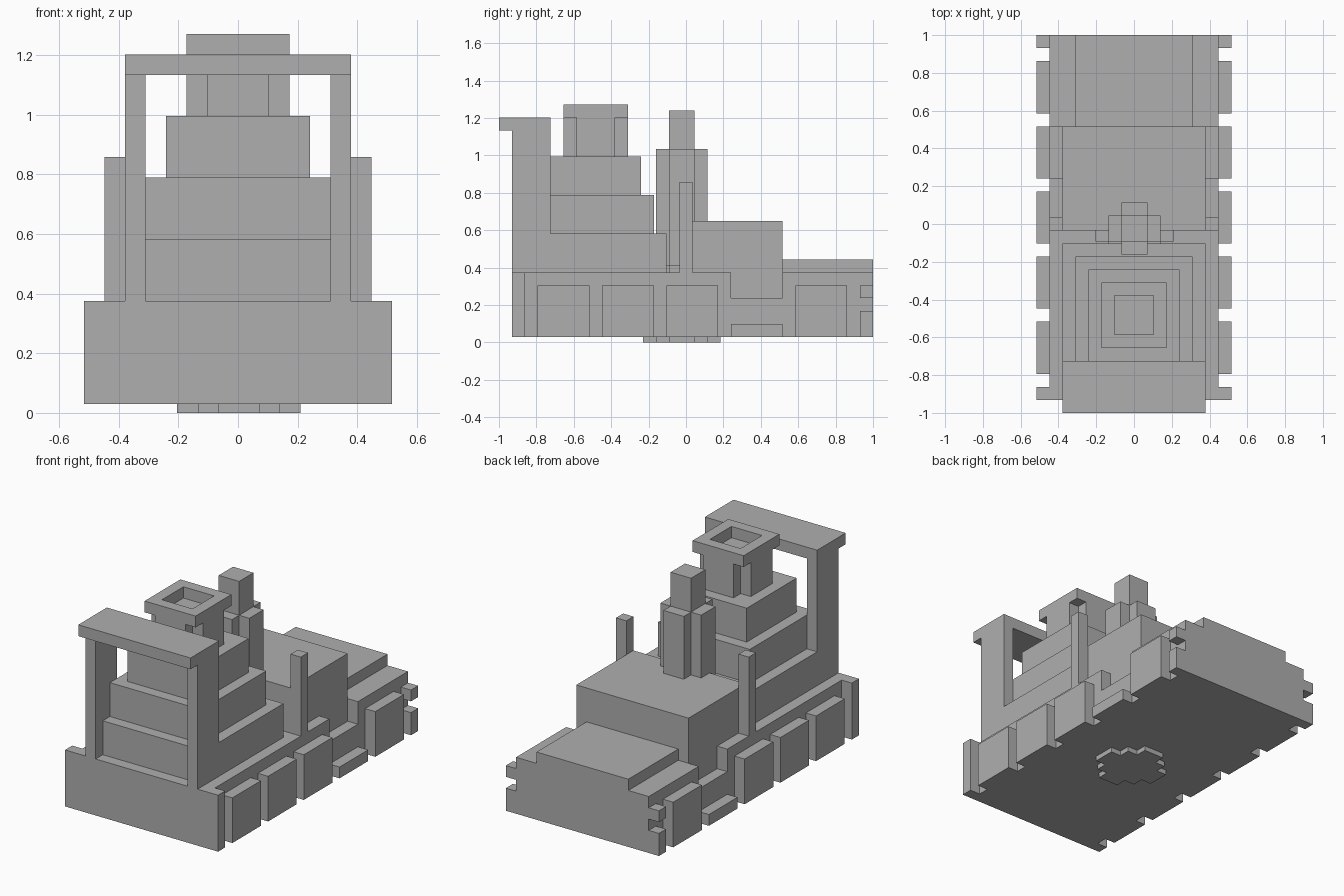
import bpy, bmesh
from mathutils import Vector

if "Cube" in bpy.data.objects:
    bpy.data.objects.remove(bpy.data.objects["Cube"])

U = 2 / 29  # size of one block

grey = bpy.data.materials.new("plain_grey")
grey.diffuse_color = (0.43, 0.43, 0.43, 1)
grey.use_nodes = True
grey.node_tree.nodes["Principled BSDF"].inputs["Base Color"].default_value = grey.diffuse_color

SIDES = [((1, 0, 0), [(1, 0, 0), (1, 1, 0), (1, 1, 1), (1, 0, 1)]),
         ((-1, 0, 0), [(0, 0, 0), (0, 0, 1), (0, 1, 1), (0, 1, 0)]),
         ((0, 1, 0), [(0, 1, 0), (0, 1, 1), (1, 1, 1), (1, 1, 0)]),
         ((0, -1, 0), [(0, 0, 0), (1, 0, 0), (1, 0, 1), (0, 0, 1)]),
         ((0, 0, 1), [(0, 0, 1), (1, 0, 1), (1, 1, 1), (0, 1, 1)]),
         ((0, 0, -1), [(0, 0, 0), (0, 1, 0), (1, 1, 0), (1, 0, 0)])]


def fill(cells, part, x, y, z, mirror=False):
    """Fill a box of blocks; each argument is a (low, high) range."""
    for i in range(*x):
        for j in range(*y):
            for k in range(*z):
                cells.setdefault((i, j, k), part)
                if mirror:
                    cells.setdefault((14 - i, j, k), part)


def build(cells, origin):
    """Make one object per part, keeping only the exposed faces."""
    for part in sorted(set(cells.values())):
        bm = bmesh.new()
        for c, name in cells.items():
            if name != part:
                continue
            for d, quad in SIDES:
                if tuple(a + b for a, b in zip(c, d)) not in cells:
                    bm.faces.new([bm.verts.new(Vector(origin) + U * (Vector(c) + Vector(q)))
                                  for q in quad])
        bmesh.ops.remove_doubles(bm, verts=bm.verts, dist=U * 0.01)
        bmesh.ops.dissolve_limit(bm, angle_limit=0.02, verts=bm.verts, edges=bm.edges)
        me = bpy.data.meshes.new(part)
        bm.to_mesh(me)
        bm.free()
        me.materials.append(grey)
        bpy.context.collection.objects.link(bpy.data.objects.new(part, me))


# main vehicle: 15 blocks wide, 29 long, 18 high
v = {}
# chassis with a dip at each side
fill(v, "chassis", (2, 13), (1, 29), (0, 5))
fill(v, "chassis", (1, 2), (1, 18), (0, 5), True)
fill(v, "chassis", (1, 2), (18, 22), (0, 3), True)
fill(v, "chassis", (1, 2), (22, 29), (0, 5), True)
# end plates, the rear one notched
fill(v, "front_plate", (0, 1), (1, 2), (0, 5), True)
for z in ((0, 2), (3, 4)):
    fill(v, "rear_plate", (0, 1), (28, 29), z, True)
# side panels, the fourth one low
for y in (3, 8, 13, 18, 23):
    fill(v, "side_panels", (0, 1), (y, y + 4), (0, 1 if y == 18 else 4), True)
# front frame
fill(v, "frame_posts", (2, 3), (1, 4), (5, 16), True)
fill(v, "frame_roof", (2, 13), (0, 4), (16, 17))
# stepped tower
for s in range(3):
    fill(v, "stepped_tower", (2 + s, 13 - s), (2 + s, 13 - s), (5 + 3 * s, 8 + 3 * s))
# funnel with cut corners below a hollow square rim
fill(v, "funnel", (5, 10), (6, 9), (14, 17))
fill(v, "funnel", (6, 9), (5, 10), (14, 17))
for y in ((5, 6), (9, 10)):
    fill(v, "funnel_rim", (5, 10), y, (17, 18))
fill(v, "funnel_rim", (5, 6), (6, 9), (17, 18), True)
# rear blocks
fill(v, "engine_block", (2, 13), (14, 22), (5, 9))
fill(v, "rear_hood", (3, 12), (22, 29), (5, 6))
# thin side posts
fill(v, "side_posts", (1, 2), (14, 15), (5, 12), True)
build(v, (-7.5 * U, -1, 0.03))

# central stack that passes through the chassis
s = {}
for a in range(3):
    fill(s, "stack_base", (2 - a, 4 + a), (a, 6 - a), (0, 6))
for a in range(2):
    fill(s, "stack_column", (2 - a, 4 + a), (1 + a, 5 - a), (6, 15))
fill(s, "stack_top", (2, 4), (2, 4), (15, 18))
build(s, (0.003 - 3 * U, -0.023 - 3 * U, 0))
